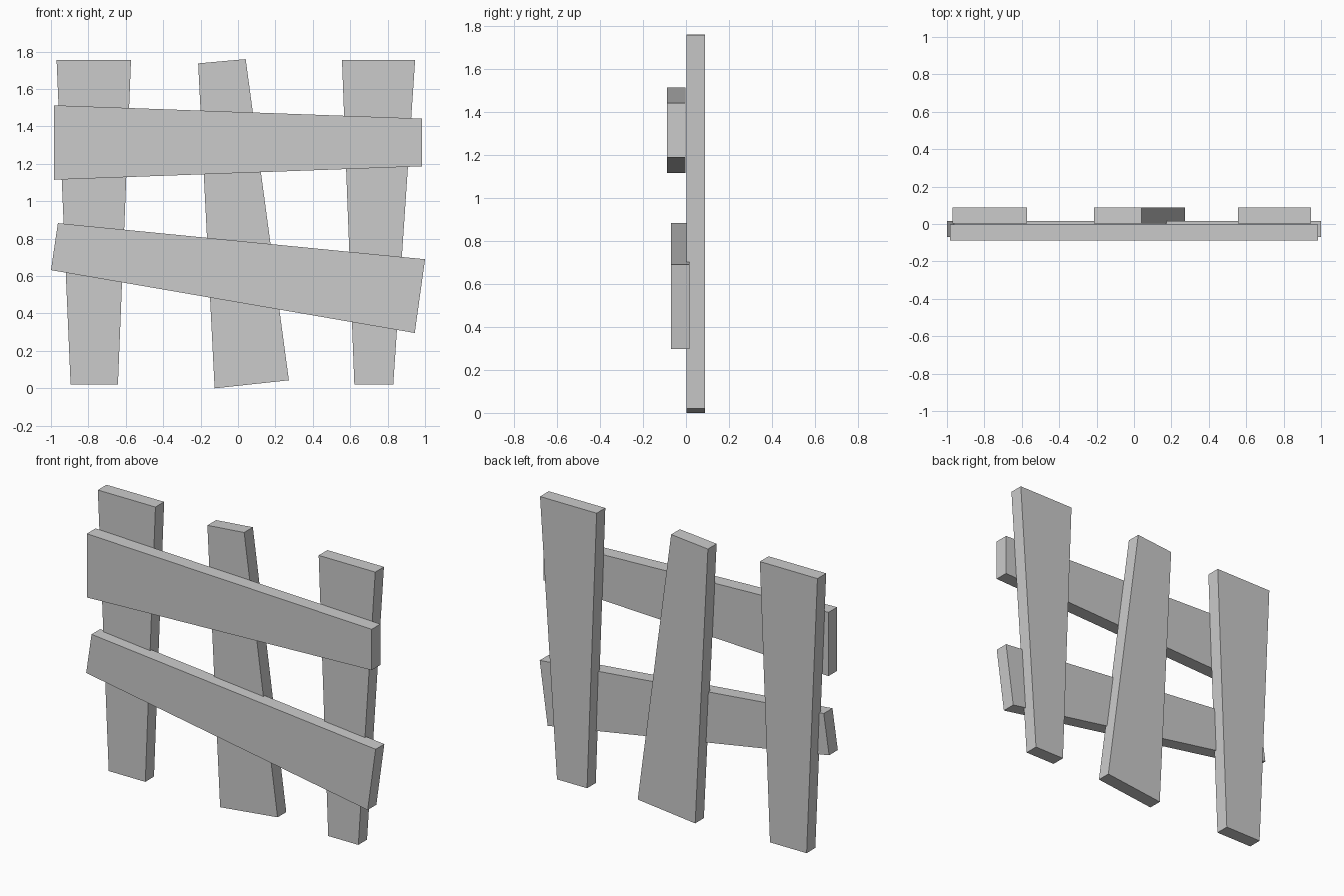
import bpy
import bmesh

if "Cube" in bpy.data.objects:
    bpy.data.objects.remove(bpy.data.objects["Cube"])


def plank(name, outline, y_front, y_back):
    """Extrude a four-cornered front outline (x, z) into a flat board."""
    bm = bmesh.new()
    face = bm.faces.new([bm.verts.new((x, y_front, z)) for x, z in outline])
    ext = bmesh.ops.extrude_face_region(bm, geom=[face])
    verts = [g for g in ext["geom"] if isinstance(g, bmesh.types.BMVert)]
    bmesh.ops.translate(bm, verts=verts, vec=(0, y_back - y_front, 0))
    bmesh.ops.recalc_face_normals(bm, faces=bm.faces)
    mesh = bpy.data.meshes.new(name)
    bm.to_mesh(mesh)
    bm.free()
    obj = bpy.data.objects.new(name, mesh)
    bpy.context.collection.objects.link(obj)
    return obj


# Upright tapered boards at the back
POST_Y = (0.002, 0.088)
plank("left_post", [(-0.895, 0.02), (-0.642, 0.02), (-0.572, 1.755), (-0.97, 1.755)], *POST_Y)
plank("middle_post", [(-0.125, 0.0), (0.272, 0.043), (0.041, 1.76), (-0.213, 1.737)], *POST_Y)
plank("right_post", [(0.622, 0.02), (0.83, 0.02), (0.947, 1.755), (0.556, 1.755)], *POST_Y)

# Crooked cross rails at the front; the lower one sinks into the posts
plank("upper_rail", [(-0.983, 1.115), (0.985, 1.187), (0.985, 1.442), (-0.983, 1.513)], -0.088, -0.002)
plank("lower_rail", [(-1.0, 0.632), (0.945, 0.296), (1.0, 0.69), (-0.963, 0.883)], -0.07, 0.016)
